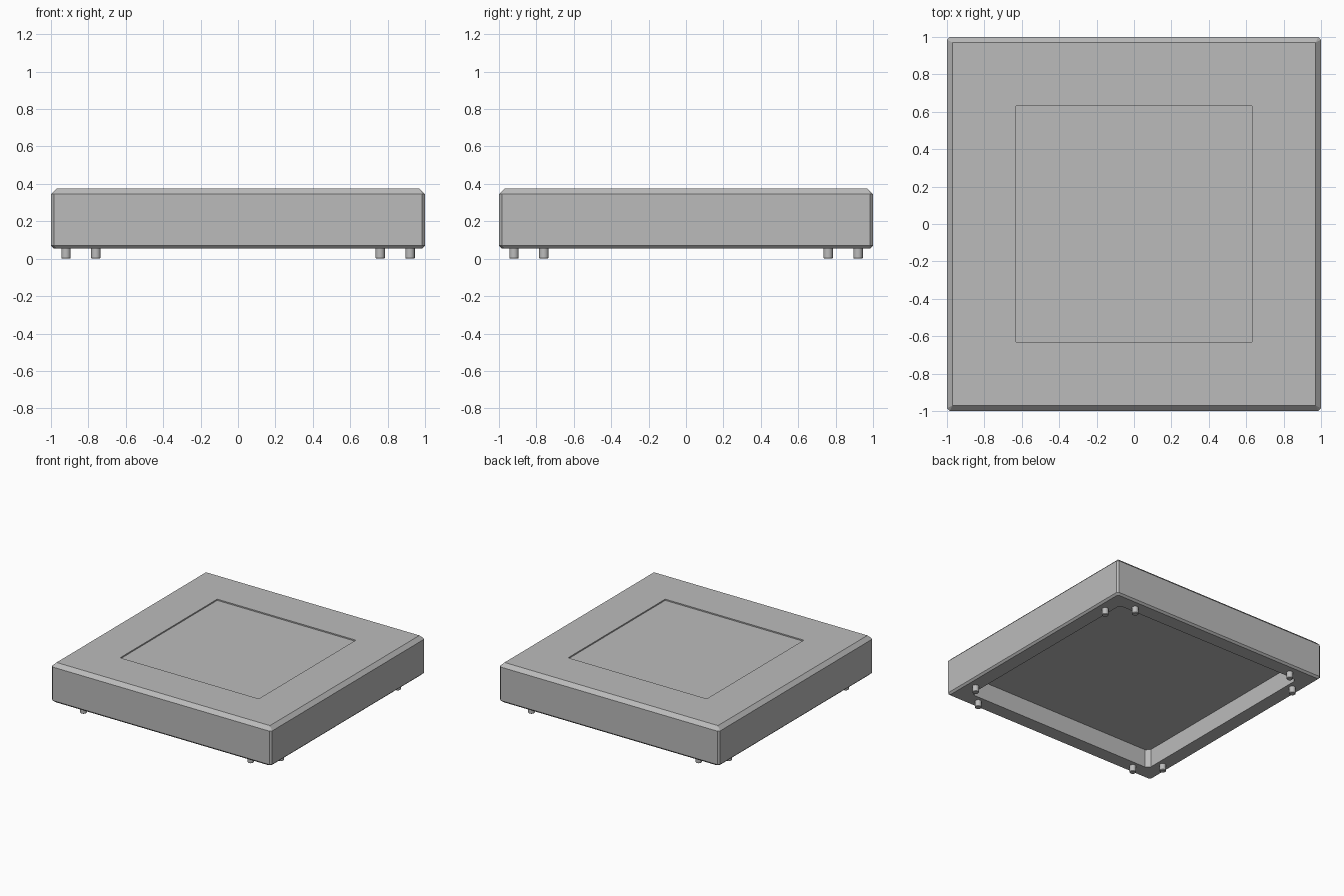
import bpy
import bmesh
from mathutils import Matrix

if "Cube" in bpy.data.objects:
    bpy.data.objects.remove(bpy.data.objects["Cube"])

# One plain grey for the whole model
GREY = (0.5, 0.5, 0.5, 1)
grey = bpy.data.materials.new("plain grey")
grey.use_nodes = True
grey.diffuse_color = GREY
grey.node_tree.nodes["Principled BSDF"].inputs["Base Color"].default_value = GREY


def make_object(name, bm):
    bmesh.ops.recalc_face_normals(bm, faces=bm.faces[:])
    mesh = bpy.data.meshes.new(name)
    bm.to_mesh(mesh)
    bm.free()
    mesh.materials.append(grey)
    obj = bpy.data.objects.new(name, mesh)
    bpy.context.collection.objects.link(obj)
    return obj


def square_ring(bm, half, cut, z):
    """Square outline whose corners are cut off by a given amount."""
    near = half - cut
    points = [(half, -near), (half, near), (near, half), (-near, half),
              (-half, near), (-half, -near), (-near, -half), (near, -half)]
    return [bm.verts.new((x, y, z)) for x, y in points]


# Slab: rings run from the top recess, over the outside, into the hollow underside
profile = [
    (0.63, 0, 0.365),      # recess floor
    (0.63, 0, 0.375),      # recess edge
    (0.97, 0, 0.375),      # top edge
    (1, 0.015, 0.345),     # below the top bevel
    (1, 0.015, 0.07),      # above the bottom bevel
    (0.985, 0.015, 0.055), # bottom edge
    (0.87, 0.03, 0.055),   # opening
    (0.87, 0.03, 0.205),   # ceiling of the hollow
]
bm = bmesh.new()
rings = [square_ring(bm, *row) for row in profile]
for upper, lower in zip(rings, rings[1:]):
    for i in range(len(upper)):
        j = (i + 1) % len(upper)
        bm.faces.new((upper[i], lower[i], lower[j], upper[j]))
bm.faces.new(rings[0])
bm.faces.new(rings[-1])
bmesh.ops.remove_doubles(bm, verts=bm.verts[:], dist=0.0001)
make_object("slab", bm)

# Pegs: a pair under the rim at each corner
PEG_HEIGHT = 0.06
for side_x, x_name in ((1, "left"), (-1, "right")):
    for side_y, y_name in ((-1, "front"), (1, "back")):
        for x, y, place in ((0.92, 0.76, "outer"), (0.76, 0.92, "inner")):
            bm = bmesh.new()
            bmesh.ops.create_cone(bm, cap_ends=True, segments=20, radius1=0.025,
                                  radius2=0.025, depth=PEG_HEIGHT,
                                  matrix=Matrix.Translation((0, 0, PEG_HEIGHT / 2)))
            rim = [e for e in bm.edges if all(v.co.z < 0.001 for v in e.verts)]
            bmesh.ops.bevel(bm, geom=rim, offset=0.004, segments=1, affect='EDGES')
            peg = make_object(f"{y_name}_{x_name}_{place}_peg", bm)
            peg.location = (side_x * x, side_y * y, 0)
            bpy.ops.object.select_all(action='DESELECT')
            peg.select_set(True)
            bpy.context.view_layer.objects.active = peg
            bpy.ops.object.shade_smooth_by_angle()
